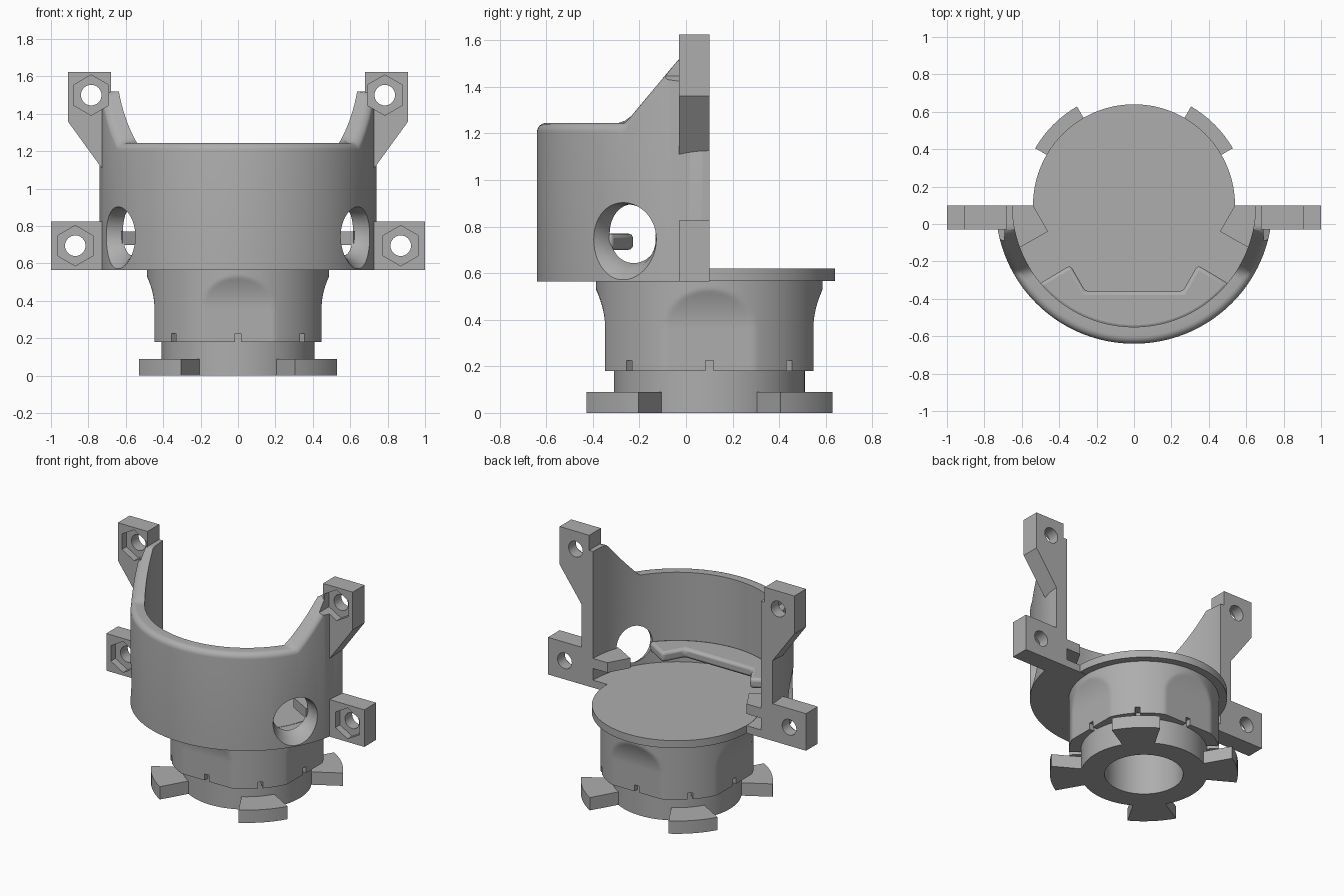
import bpy, bmesh
from math import sin, cos, pi, radians, sqrt

if "Cube" in bpy.data.objects:
    bpy.data.objects.remove(bpy.data.objects["Cube"])

grey = bpy.data.materials.new("plain_grey")
grey.use_nodes = True
colour = (0.42, 0.42, 0.42, 1)
grey.diffuse_color = colour
grey.node_tree.nodes["Principled BSDF"].inputs["Base Color"].default_value = colour

CY = 0.1                      # axis of all round parts
FLOOR, DECK = 0.565, 0.62     # underside and top of the mounting plate
OUT, INN = 0.74, 0.65         # shell radii


def loft(name, rings):
    """Solid through a list of matching closed rings."""
    bm = bmesh.new()
    vs = [[bm.verts.new(p) for p in ring] for ring in rings]
    n = len(vs[0])
    for a, b in zip(vs, vs[1:]):
        for i in range(n):
            j = (i + 1) % n
            bm.faces.new((a[i], a[j], b[j], b[i]))
    bm.faces.new(vs[0])
    bm.faces.new(vs[-1])
    bmesh.ops.recalc_face_normals(bm, faces=bm.faces)
    mesh = bpy.data.meshes.new(name)
    bm.to_mesh(mesh)
    bm.free()
    mesh.materials.append(grey)
    ob = bpy.data.objects.new(name, mesh)
    bpy.context.collection.objects.link(ob)
    return ob


def arc(r, a0, a1, n):
    steps = [radians(a0 + (a1 - a0) * i / n) for i in range(n + 1)]
    return [(r * cos(a), CY + r * sin(a)) for a in steps]


def circle(r, n=96):
    return arc(r, 0, 360, n)[:-1]


def prism_z(name, pts, z0, z1):
    return loft(name, [[(x, y, z) for x, y in pts] for z in (z0, z1)])


def prism_y(name, pts, y0, y1):
    return loft(name, [[(x, y, z) for x, z in pts] for y in (y0, y1)])


def activate(ob):
    bpy.ops.object.select_all(action='DESELECT')
    ob.select_set(True)
    bpy.context.view_layer.objects.active = ob


def cut(ob, cutters):
    activate(ob)
    for c in cutters:
        mod = ob.modifiers.new("cut", 'BOOLEAN')
        mod.operation, mod.solver, mod.object = 'DIFFERENCE', 'EXACT', c
        bpy.ops.object.modifier_apply(modifier=mod.name)


def smooth(ob):
    activate(ob)
    bpy.ops.object.shade_smooth_by_angle(angle=radians(30))


def rim(y):
    """Height of the shell's top edge: low front, sloping up to the arms."""
    t = min(1, max(0, (y + 0.26) / 0.23))
    return 1.245 + 0.275 * t


# Half-round shell, swept round the axis with a rounded outer rim
fillet = 0.04
rings = []
for i in range(129):
    a = pi + pi * i / 128
    section = [(INN, None, 0), (OUT, None, 0)]
    for k in range(7):
        b = pi / 2 * k / 6
        section.append((OUT - fillet + fillet * cos(b), 1, fillet * (1 - sin(b))))
    section.append((INN, 1, 0))
    ring = []
    for r, top, drop in section:
        y = CY + r * sin(a)
        ring.append((r * cos(a), y, rim(y) - drop if top else FLOOR))
    rings.append(ring)
shell = loft("shell", rings)

# Bolt tabs, ledges and cutters on both sides
cutters, tabs = [], []
low_tab = [(0.725, FLOOR), (1, FLOOR), (1, 0.825), (0.725, 0.825)]
high_tab = [(0.68, 1.625), (0.91, 1.625), (0.91, 1.36), (0.725, 1.105),
            (0.725, 1.48), (0.68, 1.48)]
for s, side in ((1, "left"), (-1, "right")):
    for level, pts, (cx, cz) in (("lower", low_tab, (0.87, 0.695)),
                                 ("upper", high_tab, (0.785, 1.5))):
        tabs.append(prism_y(f"{side}_{level}_tab", [(s * x, z) for x, z in pts], -0.03, CY))

        def ngon(r, n):
            return [(s * cx + r * sin(2 * pi * k / n), cz + r * cos(2 * pi * k / n))
                    for k in range(n)]
        cutters.append(prism_y("bolt_cutter", ngon(0.055, 32), -0.4, 0.3))
        cutters.append(prism_y("nut_cutter", ngon(0.108, 6), -0.09, 0.02))

    # Flared side opening along a line 30 degrees forward of the side
    tunnel = []
    for d, r, cz in ((0.5, 0.11, 0.78), (INN, 0.127, 0.77), (0.7, 0.14, 0.755),
                     (OUT, 0.166, 0.737), (0.78, 0.195, 0.72)):
        ring = []
        for k in range(48):
            t = 2 * pi * k / 48
            u = r * cos(t)
            ring.append((s * (d * cos(pi / 6) + u * 0.5),
                         CY - d * 0.5 + u * cos(pi / 6), max(cz + r * sin(t), 0.572)))
        tunnel.append(ring)
    cutters.append(loft("opening_cutter", tunnel))

    # Ledge beside the arm
    pts = [(0.54, CY), (0.46, -0.04)] + arc(0.66, -20.4, 0, 10)
    smooth(prism_z(f"{side}_ledge", [(s * x, y) for x, y in pts], 0.7, 0.77))

for ob in [shell] + tabs:
    cut(ob, cutters)
    smooth(ob)
for c in cutters:
    bpy.data.objects.remove(c)

# Front ledge with a half-hexagon inner edge and rounded nose
ledge = prism_z("front_ledge",
                [(-0.34, -0.22), (-0.26, -0.36), (0.26, -0.36), (0.34, -0.22)]
                + arc(0.66, -39.6, -140.4, 48), 0.7, 0.77)
bevel = ledge.modifiers.new("round_edges", 'BEVEL')
bevel.width, bevel.segments, bevel.limit_method = 0.02, 3, 'ANGLE'
smooth(ledge)

# Shell floor and round plate
smooth(prism_z("shell_floor", arc(INN, 180, 360, 96), FLOOR, DECK - 0.002))
smooth(prism_z("round_plate", circle(0.54), FLOOR + 0.002, DECK))

# Neck: a cylinder with four arched flats that curve out to full width
rings = []
for i in range(33):
    z = 0.18 + (0.57 - 0.18) * i / 32
    t = min(1, max(0, (z - 0.36) / 0.17))
    lim = 0.447 + 0.04 * t * t
    rings.append([(max(-lim, min(lim, x)), CY + max(-lim, min(lim, y - CY)), z)
                  for x, y in circle(0.487, 192)])
neck = loft("neck", rings)
base = prism_z("base_ring", circle(0.41), 0, 0.181)

# Small notches round the neck's lower edge, and the central bore
notches = []
for k in range(8):
    c, s = cos(k * pi / 4), sin(k * pi / 4)
    pts = [(r * c - w * s, CY + r * s + w * c)
           for r, w in ((0.41, -0.017), (0.55, -0.017), (0.55, 0.017), (0.41, 0.017))]
    notches.append(prism_z("notch_cutter", pts, 0.1, 0.225))
bore = prism_z("bore_cutter", circle(0.255), -0.1, 0.53)
cut(neck, notches + [bore])
cut(base, [bore])
for c in notches + [bore]:
    bpy.data.objects.remove(c)
smooth(neck)
smooth(base)

# Four locking prongs on the diagonals
for k in range(4):
    a = 45 + 90 * k
    smooth(prism_z(f"prong_{k + 1}",
                   arc(0.39, a - 15, a + 15, 8) + arc(0.61, a + 15, a - 15, 8), 0, 0.09))
